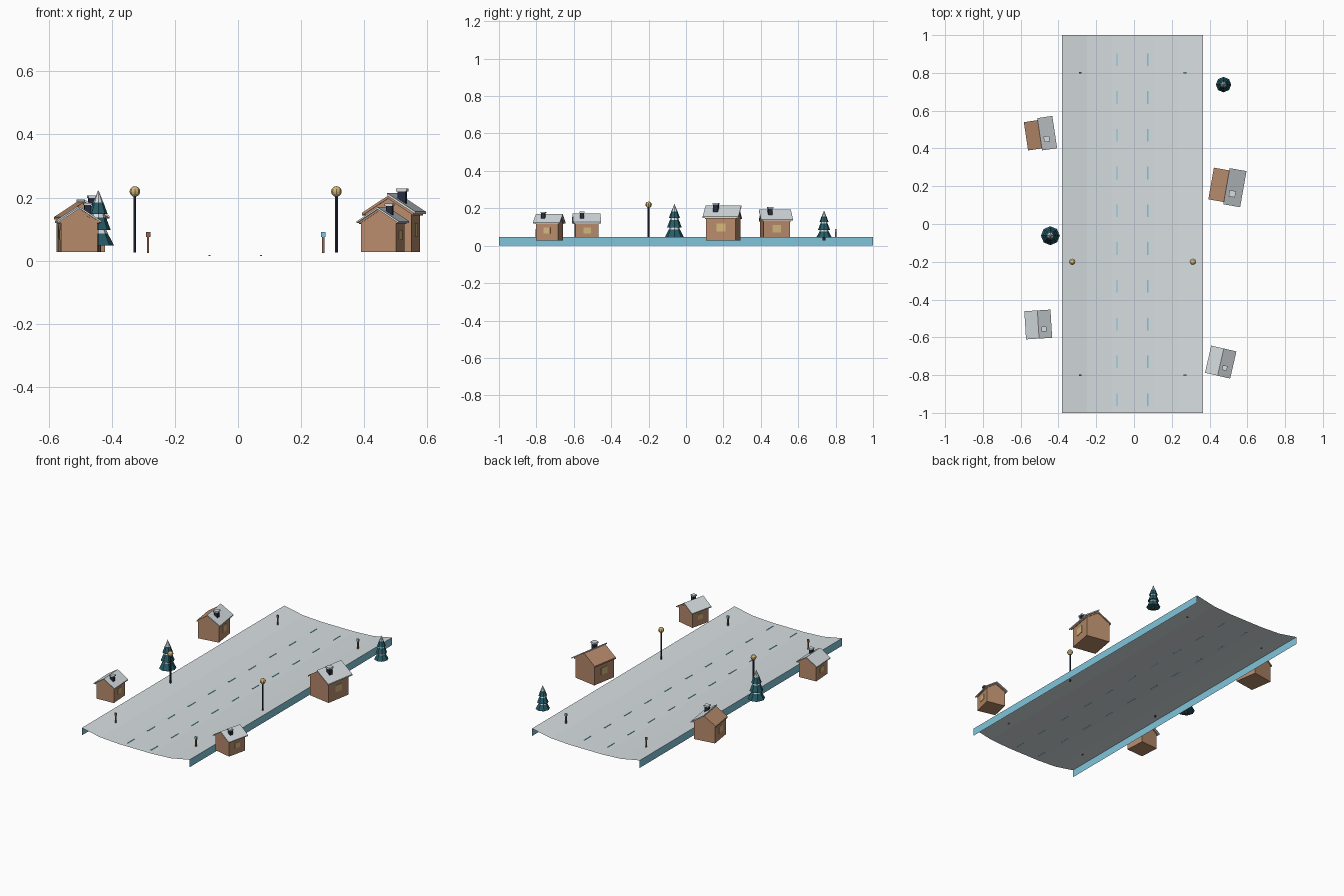
import bpy, bmesh
from math import radians, cos, sin, tau
from mathutils import Matrix, Vector

cube = bpy.data.objects.get("Cube")
if cube:
    bpy.data.objects.remove(cube, do_unlink=True)


def material(name, rgb):
    m = bpy.data.materials.new(name)
    m.use_nodes = True
    m.diffuse_color = (*rgb, 1)
    bsdf = next(n for n in m.node_tree.nodes if n.type == 'BSDF_PRINCIPLED')
    bsdf.inputs["Base Color"].default_value = (*rgb, 1)
    return m


SNOW = material("snow", (.68, .73, .75))
ICE = material("ice_blue", (.22, .56, .70))
WOOD = material("warm_wood", (.48, .26, .15))
DARK = material("dark_metal", (.02, .026, .05))
GLOW = material("lamp_glow", (.66, .48, .20))
PINE = material("pine_green", (.02, .11, .14))
BARK = material("bark", (.10, .05, .03))
POST = material("post_brown", (.30, .13, .07))


def finish(name, bm, mats, matrix=Matrix(), closed=True):
    if closed:
        bmesh.ops.recalc_face_normals(bm, faces=bm.faces)
    mesh = bpy.data.meshes.new(name)
    bm.to_mesh(mesh)
    bm.free()
    for m in mats:
        mesh.materials.append(m)
    obj = bpy.data.objects.new(name, mesh)
    obj.matrix_world = matrix
    bpy.context.collection.objects.link(obj)
    return obj


def box(name, center, size, mat, matrix=Matrix()):
    bm = bmesh.new()
    bmesh.ops.create_cube(bm, size=1, matrix=Matrix.Translation(center) @ Matrix.Diagonal((*size, 1)))
    return finish(name, bm, [mat], matrix)


def prism(name, outline, length, mat, matrix=Matrix()):
    """Closed x-z outline extruded along y."""
    bm = bmesh.new()
    face = bm.faces.new([bm.verts.new((x, -length / 2, z)) for x, z in outline])
    new = bmesh.ops.extrude_face_region(bm, geom=[face])["geom"]
    verts = [v for v in new if isinstance(v, bmesh.types.BMVert)]
    bmesh.ops.translate(bm, vec=(0, length, 0), verts=verts)
    return finish(name, bm, [mat], matrix)


def sheet(name, profile, mat):
    """Open x-z profile swept along the whole road."""
    bm = bmesh.new()
    rows = [[bm.verts.new((x, y, z)) for y in (-1, 1)] for x, z in profile]
    for a, b in zip(rows, rows[1:]):
        bm.faces.new((a[0], b[0], b[1], a[1]))
    return finish(name, bm, [mat], closed=False)


# Road: shallow trough with raised banks, and ice strips along both edges
LEFT, RIGHT, TOP, FLOOR = -.38, .365, .047, .015
sheet("road", [(LEFT, TOP), (-.25, .022), (-.12, FLOOR), (.105, FLOOR), (.235, .022), (RIGHT, TOP)], SNOW)
sheet("right_edge_strip", [(LEFT, TOP), (LEFT, 0)], ICE)
sheet("left_edge_strip", [(RIGHT, 0), (RIGHT, TOP)], ICE)

# Lane dashes
for x in (-.09, .073):
    for i in range(10):
        box("lane_dash", (x, .87 - .2 * i, FLOOR + .001), (.006, .067, .003), ICE)

# Marker posts at the road ends
for x, head in ((-.285, POST), (.27, ICE)):
    for y in (-.8, .8):
        box("marker_post", (x, y, .05), (.007, .007, .052), POST)
        box("marker_head", (x, y, .082), (.014, .008, .016), head)

# Street lamps
for x in (-.327, .312):
    bm = bmesh.new()
    bmesh.ops.create_cone(bm, cap_ends=True, segments=6, radius1=.005, radius2=.005,
                          depth=.18, matrix=Matrix.Translation((x, -.2, .116)))
    finish("lamp_pole", bm, [DARK])
    bm = bmesh.new()
    bmesh.ops.create_uvsphere(bm, u_segments=8, v_segments=6, radius=.017,
                              matrix=Matrix.Translation((x, -.2, .219)))
    finish("lamp_globe", bm, [GLOW])

# Pine trees: stepped tiers with snowy upper bands; each entry is radius, height, band above it
TREE = [(.18, 0, 2), (.18, .1, 0), (1, .1, 0), (.6, .3, 1), (.5, .36, 0), (.8, .35, 0),
        (.48, .56, 1), (.4, .62, 0), (.6, .61, 0), (.33, .8, 1), (.01, 1, 1)]


def tree(x, y, radius, height):
    bm = bmesh.new()
    rings = []
    for r, z, _ in TREE:
        rings.append([bm.verts.new((r * radius * cos(tau * k / 8), r * radius * sin(tau * k / 8), z * height))
                      for k in range(8)])
    for (_, _, band), a, b in zip(TREE, rings, rings[1:]):
        for k in range(8):
            n = (k + 1) % 8
            bm.faces.new((a[k], a[n], b[n], b[k])).material_index = band
    bm.faces.new(rings[0]).material_index = 2
    bm.faces.new(rings[-1]).material_index = 1
    finish("pine_tree", bm, [PINE, SNOW, BARK], Matrix.Translation((x, y, .028)))


tree(-.443, -.062, .05, .195)
tree(.474, .738, .041, .16)

# Cabins
WALL_W, WALL_L, WALL_H, SLOPE = .15, .16, .12, .65
RIDGE = WALL_H + WALL_W / 2 * SLOPE


def slab(name, side, base, thick, reach, length, mat, matrix):
    """One roof slope, running from the ridge to the eave."""
    eave = base - reach * SLOPE
    prism(name, [(0, base), (side * reach, eave), (side * reach, eave + thick), (0, base + thick)],
          length, mat, matrix)


def cabin(x, y, angle, scale, snowy_sides):
    m = Matrix.Translation((x, y, .028)) @ Matrix.Rotation(radians(angle), 4, 'Z') @ Matrix.Scale(scale, 4)
    w = WALL_W / 2
    prism("cabin_walls", [(-w, 0), (w, 0), (w, WALL_H), (0, RIDGE), (-w, WALL_H)], WALL_L, WOOD, m)
    for side in (-1, 1):
        slab("roof_slope", side, RIDGE, .009, .083, .17, WOOD, m)
        box("window", (side * w, 0, .07), (.006, .05, .043), GLOW, m)
        if side in snowy_sides:
            slab("roof_snow", side, RIDGE + .009, .008, .09, .194, SNOW, m)
    box("chimney", (.037, -.034, .16), (.026, .026, .066), DARK, m)
    box("chimney_snow", (.037, -.034, .196), (.034, .034, .009), SNOW, m)


cabin(-.499, .475, 8.5, .89, (1,))
cabin(.49, .2, -10, 1, (1,))
cabin(-.507, -.532, 3.5, .77, (-1, 1))
cabin(.459, -.731, -13, .76, (-1, 1))
